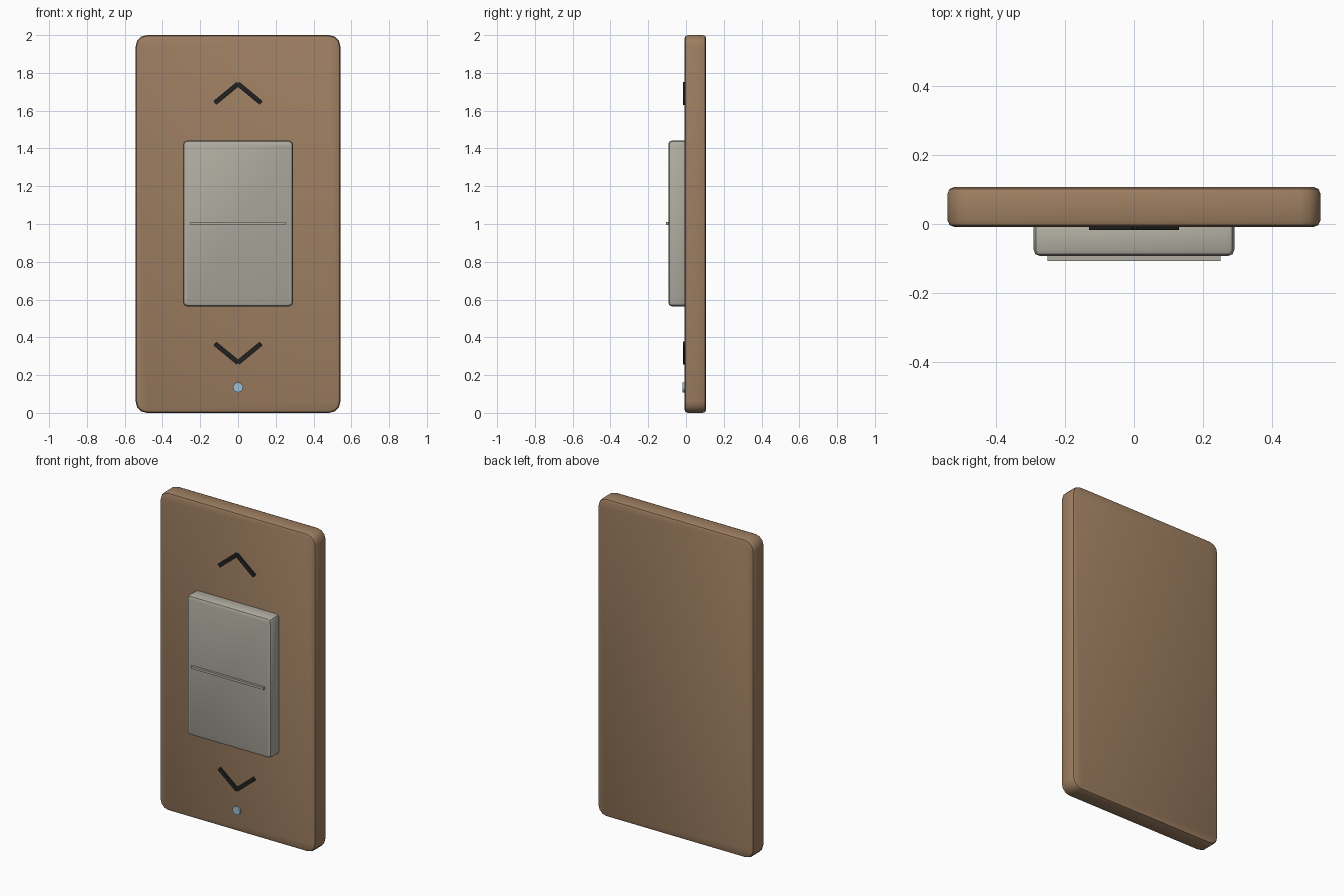
import bpy, bmesh, math
from mathutils import Matrix

if "Cube" in bpy.data.objects:
    bpy.data.objects.remove(bpy.data.objects["Cube"])


def material(name, rgb):
    m = bpy.data.materials.new(name)
    m.diffuse_color = (*rgb, 1)
    m.use_nodes = True
    m.node_tree.nodes["Principled BSDF"].inputs["Base Color"].default_value = m.diffuse_color
    return m


BROWN = material("brown", (0.34, 0.21, 0.12))
PALE = material("pale_grey", (0.44, 0.42, 0.36))
BLACK = material("black", (0.015, 0.015, 0.015))
BLUE = material("light_blue", (0.33, 0.52, 0.66))


def finish(name, bm, mat, smooth=False):
    me = bpy.data.meshes.new(name)
    bm.to_mesh(me)
    bm.free()
    me.materials.append(mat)
    ob = bpy.data.objects.new(name, me)
    bpy.context.collection.objects.link(ob)
    if smooth:
        bpy.ops.object.select_all(action='DESELECT')
        ob.select_set(True)
        bpy.context.view_layer.objects.active = ob
        bpy.ops.object.shade_smooth_by_angle(angle=math.radians(40))
    return ob


def box(name, x, y, z, mat, corner=0, rim=0, segs=2, tilt=0, centre=(0, 0, 0)):
    """Box from (min, max) spans; corner rounds the outline, rim the front and back edges."""
    bm = bmesh.new()
    size = [b - a for a, b in (x, y, z)]
    mid = [(a + b) / 2 for a, b in (x, y, z)]
    bmesh.ops.create_cube(bm, size=1, matrix=Matrix.Translation(mid) @ Matrix.Diagonal((*size, 1)))
    if corner:
        edges = [e for e in bm.edges if abs(e.verts[0].co.y - e.verts[1].co.y) > 1e-4]
        bmesh.ops.bevel(bm, geom=edges, offset=corner, segments=segs, profile=0.5, affect='EDGES')
    if rim:
        edges = [e for e in bm.edges if abs(e.verts[0].co.y - e.verts[1].co.y) < 1e-4]
        bmesh.ops.bevel(bm, geom=edges, offset=rim, segments=2, profile=0.5, affect='EDGES')
    if tilt:
        bm.transform(Matrix.Translation(centre) @ Matrix.Rotation(tilt, 4, 'Y'))
    return finish(name, bm, mat, smooth=bool(rim))


# Wall plate, rocker and its centre ridge
box("wall_plate", (-0.542, 0.542), (-0.008, 0.107), (0, 2), BROWN, corner=0.06, rim=0.018, segs=3)
box("rocker", (-0.292, 0.292), (-0.093, 0.01), (0.564, 1.442), PALE, corner=0.022, rim=0.018)
box("rocker_ridge", (-0.252, 0.252), (-0.107, -0.085), (0.995, 1.01), PALE)

# Up and down arrows, two bars each
angle = math.radians(39.5)
for label, apex, up in (("up", 1.741, 1), ("down", 0.267, -1)):
    for side_name, side in (("left", -1), ("right", 1)):
        box(f"{label}_arrow_{side_name}", (-0.08, 0.08), (-0.017, 0.0), (-0.0125, 0.0125), BLACK,
            tilt=up * side * angle, centre=(side * 0.061, 0, apex - up * 0.0495))

# Indicator light
bm = bmesh.new()
bmesh.ops.create_cone(bm, cap_ends=True, segments=24, radius1=0.026, radius2=0.026, depth=0.022,
                      matrix=Matrix.Translation((0, -0.007, 0.135)) @ Matrix.Rotation(math.pi / 2, 4, 'X'))
finish("indicator_light", bm, BLUE, smooth=True)
